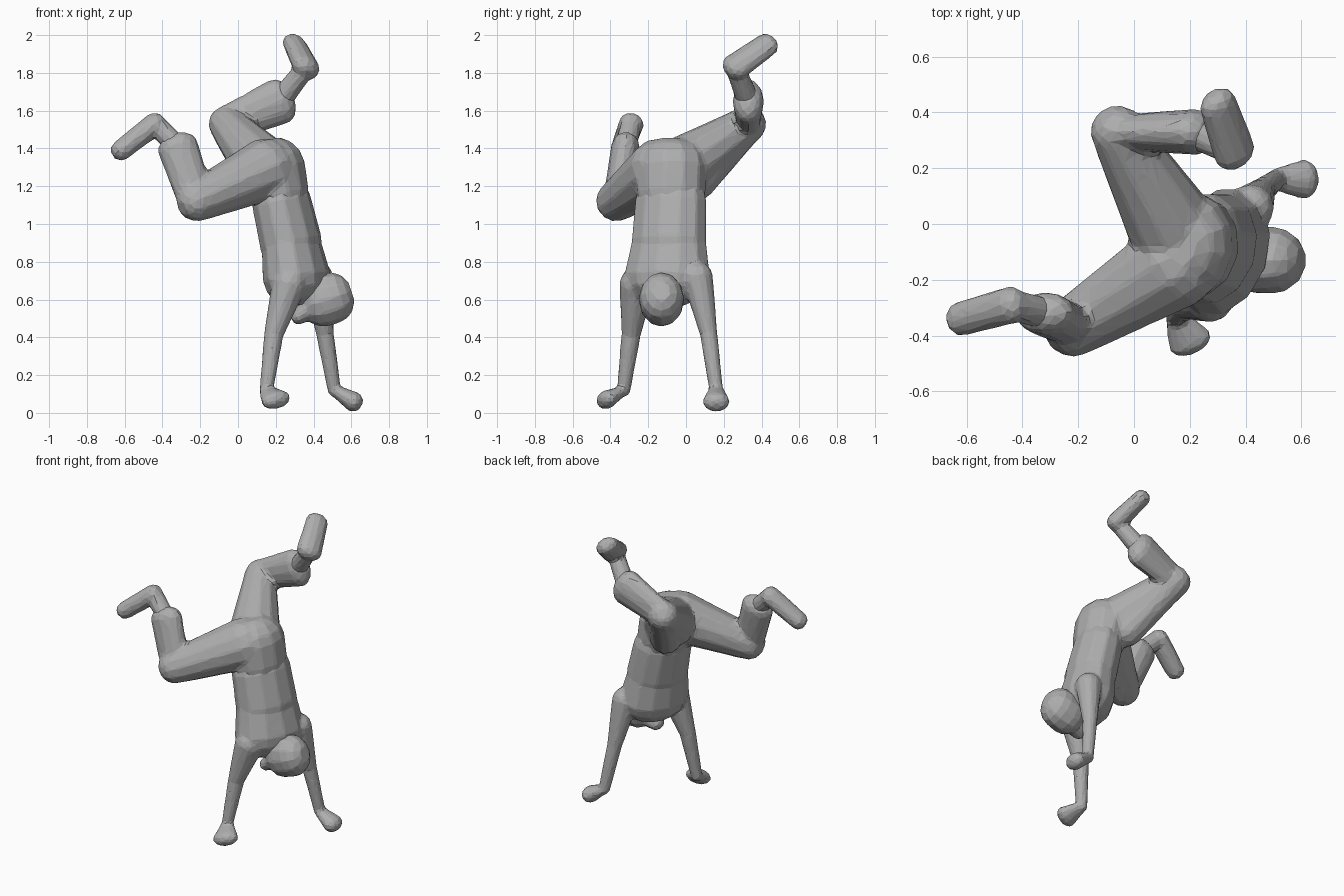
import bpy
import bmesh
import math
from mathutils import Vector

# Remove the default cube only
default_cube = bpy.data.objects.get("Cube")
if default_cube:
    bpy.data.objects.remove(default_cube, do_unlink=True)

SIDES = 12
CAP_RINGS = 4
SWELL = 1.04  # makes up for the shrinkage of smoothing


def make_material(name, brightness):
    colour = (brightness, brightness, brightness, 1)
    material = bpy.data.materials.new(name)
    material.use_nodes = True
    material.diffuse_color = colour
    shader = material.node_tree.nodes["Principled BSDF"]
    shader.inputs["Base Color"].default_value = colour
    shader.inputs["Roughness"].default_value = 0.8
    return material


clay = make_material("clay grey", 0.42)

# Directions used to orient the cross-sections
X_AXIS = Vector((1, 0, 0))
Y_AXIS = Vector((0, 1, 0))
SHOULDER_LINE = Vector((0.3, 0.9, 0.1))
HIP_LINE = Vector((0.2, 1, 0))
SHOE_LINE = Vector((0.6, 0.5, -0.4))


def add_limb(mesh, start, end, start_width, end_width, flatness=1, side_hint=Y_AXIS):
    """Tapered capsule of elliptical section between two joints."""
    along = (end - start).normalized()
    side = (side_hint - along * side_hint.dot(along)).normalized()
    across = along.cross(side)

    # Rounded start cap followed by rounded end cap
    profile = []
    for joint, width, direction in ((start, start_width, -along), (end, end_width, along)):
        reach = width * min(flatness, 1)
        cap = []
        for step in range(CAP_RINGS):
            angle = math.pi / 2 * step / CAP_RINGS
            centre = joint + direction * reach * math.sin(angle)
            cap.append((centre, width * math.cos(angle) * SWELL))
        if direction == -along:
            cap.reverse()
        profile.extend(cap)

    rings = []
    for centre, width in profile:
        ring = []
        for step in range(SIDES):
            angle = math.tau * step / SIDES
            offset = side * math.cos(angle) + across * math.sin(angle) * flatness
            ring.append(mesh.verts.new(centre + offset * width))
        rings.append(ring)
    for lower, upper in zip(rings, rings[1:]):
        for step in range(SIDES):
            following = (step + 1) % SIDES
            mesh.faces.new((lower[step], lower[following], upper[following], upper[step]))
    mesh.faces.new(list(reversed(rings[0])))
    mesh.faces.new(rings[-1])


def build_part(name, limbs, voxel=0.012, ratio=0.08):
    """Fuse overlapping limbs into one faceted, low-poly skin."""
    mesh = bmesh.new()
    for limb in limbs:
        add_limb(mesh, **limb)
    bmesh.ops.recalc_face_normals(mesh, faces=mesh.faces[:])
    data = bpy.data.meshes.new(name)
    mesh.to_mesh(data)
    mesh.free()
    data.materials.append(clay)
    part = bpy.data.objects.new(name, data)
    bpy.context.scene.collection.objects.link(part)

    fuse = part.modifiers.new("fuse", 'REMESH')
    fuse.mode = 'VOXEL'
    fuse.voxel_size = voxel
    soften = part.modifiers.new("soften", 'SMOOTH')
    soften.factor = 0.5
    soften.iterations = 3
    facet = part.modifiers.new("facet", 'DECIMATE')
    facet.ratio = ratio


# Joints of the upside-down figure
waist = Vector((0.22, -0.08, 1.16))
seat = Vector((0.19, -0.08, 1.3))
hem = Vector((0.23, -0.08, 1.12))
ribs = Vector((0.28, -0.09, 0.9))
chest = Vector((0.31, -0.1, 0.72))
nape = Vector((0.34, -0.1, 0.72))

right_hip = Vector((0.15, -0.14, 1.29))
right_knee = Vector((-0.22, -0.37, 1.12))
right_cuff = Vector((-0.32, -0.32, 1.41))
right_heel = Vector((-0.44, -0.29, 1.53))
right_toe = Vector((-0.62, -0.34, 1.39))

left_hip = Vector((0.14, -0.02, 1.3))
left_groin = Vector((0.11, 0.06, 1.23))
left_knee = Vector((-0.06, 0.33, 1.53))
left_cuff = Vector((0.22, 0.33, 1.65))
left_heel = Vector((0.36, 0.26, 1.83))
left_toe = Vector((0.3, 0.43, 1.95))

right_shoulder = Vector((0.27, -0.26, 0.68))
right_elbow = Vector((0.19, -0.29, 0.42))
right_wrist = Vector((0.15, -0.33, 0.12))
right_fingers = Vector((0.2, -0.42, 0.07))

left_shoulder = Vector((0.42, 0.06, 0.72))
left_elbow = Vector((0.46, 0.12, 0.42))
left_wrist = Vector((0.51, 0.16, 0.12))
left_fingers = Vector((0.61, 0.16, 0.06))

chin = Vector((0.32, -0.14, 0.51))
brow = Vector((0.44, -0.13, 0.59))
crown = Vector((0.5, -0.13, 0.61))

# Trousers: pelvis, two thighs and two bent shins
build_part("trousers", [
    dict(start=waist, end=seat, start_width=0.18, end_width=0.19,
         flatness=0.85, side_hint=HIP_LINE),
    dict(start=right_hip, end=right_knee, start_width=0.16, end_width=0.105),
    dict(start=right_knee, end=right_cuff, start_width=0.095, end_width=0.105,
         flatness=0.7, side_hint=X_AXIS),
    dict(start=left_hip, end=left_knee, start_width=0.16, end_width=0.095),
    dict(start=left_groin, end=left_knee, start_width=0.1, end_width=0.09),
    dict(start=left_knee, end=left_cuff, start_width=0.06, end_width=0.08, flatness=1.5),
], voxel=0.015, ratio=0.08)

# Shirt and bare arms in one skin, flat hands spread on the floor
build_part("shirt_and_arms", [
    dict(start=hem, end=ribs, start_width=0.19, end_width=0.2,
         flatness=0.77, side_hint=SHOULDER_LINE),
    dict(start=ribs, end=chest, start_width=0.2, end_width=0.23,
         flatness=0.72, side_hint=SHOULDER_LINE),
    dict(start=right_shoulder, end=left_shoulder, start_width=0.09, end_width=0.08),
    dict(start=right_shoulder, end=right_elbow, start_width=0.09, end_width=0.05),
    dict(start=right_elbow, end=right_wrist, start_width=0.05, end_width=0.035),
    dict(start=right_wrist, end=right_fingers, start_width=0.04, end_width=0.08,
         flatness=0.6, side_hint=X_AXIS),
    dict(start=left_shoulder, end=left_elbow, start_width=0.08, end_width=0.045),
    dict(start=left_elbow, end=left_wrist, start_width=0.045, end_width=0.035),
    dict(start=left_wrist, end=left_fingers, start_width=0.04, end_width=0.07, flatness=0.75),
])

# Head: narrow jaw toward the floor, round skull and short neck
build_part("head", [
    dict(start=chin, end=brow, start_width=0.06, end_width=0.11, flatness=0.7),
    dict(start=brow, end=crown, start_width=0.115, end_width=0.115, flatness=1.15),
    dict(start=nape, end=brow, start_width=0.08, end_width=0.08),
])

# Shoes, each with an ankle running up into the trouser cuff
build_part("right_shoe", [
    dict(start=right_heel, end=right_toe, start_width=0.065, end_width=0.06, flatness=0.9),
    dict(start=right_cuff, end=right_heel, start_width=0.055, end_width=0.055),
])
build_part("left_shoe", [
    dict(start=left_heel, end=left_toe, start_width=0.08, end_width=0.07,
         flatness=0.75, side_hint=SHOE_LINE),
    dict(start=left_cuff, end=left_heel, start_width=0.06, end_width=0.05),
])
